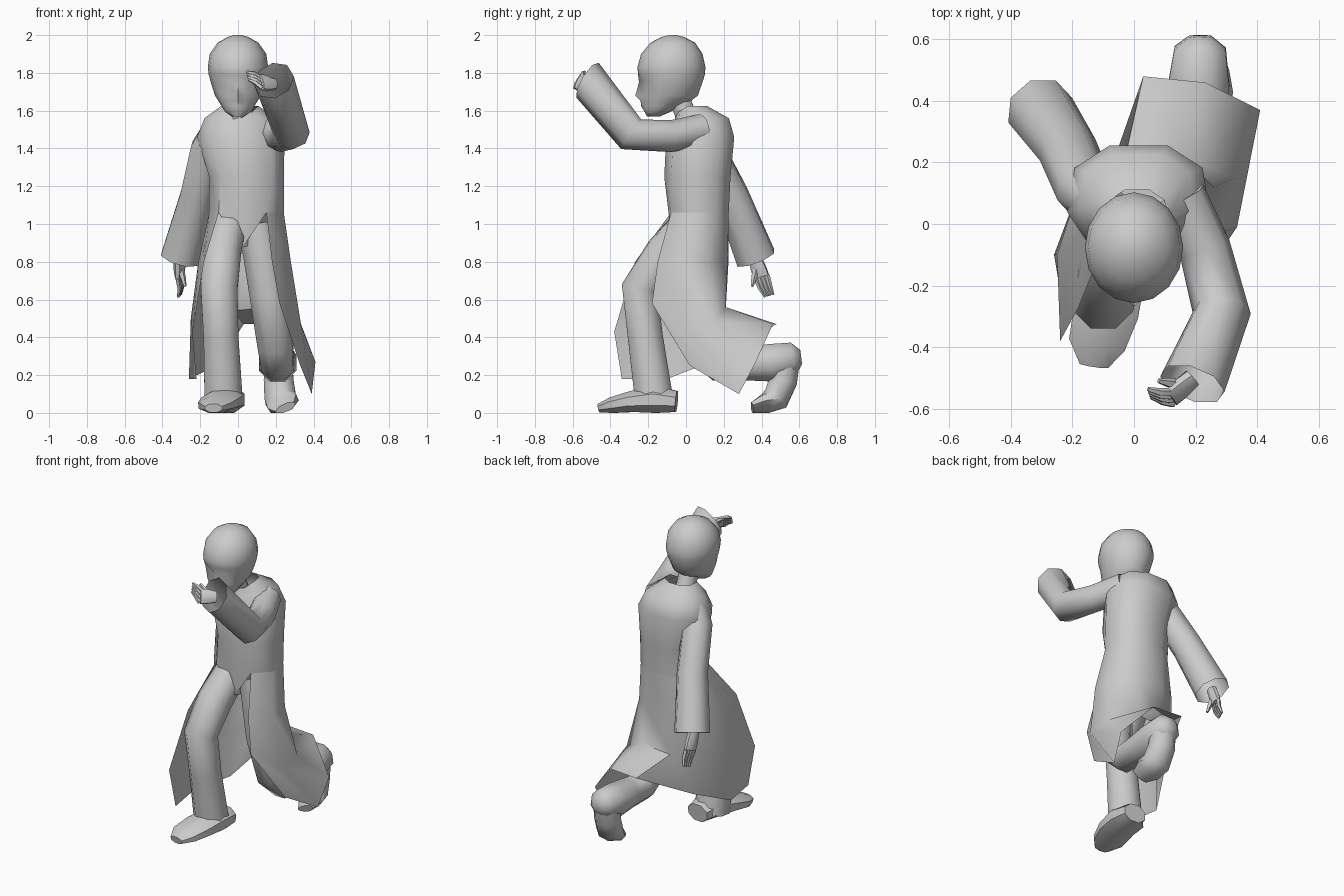
import bpy, bmesh
from math import sin, cos, pi, radians
from mathutils import Vector

if "Cube" in bpy.data.objects:
    bpy.data.objects.remove(bpy.data.objects["Cube"])

grey = bpy.data.materials.new("plain grey")
grey.use_nodes = True
grey.diffuse_color = (0.6, 0.6, 0.6, 1)
for node in grey.node_tree.nodes:
    if node.type == "BSDF_PRINCIPLED":
        node.inputs["Base Color"].default_value = grey.diffuse_color
        node.inputs["Roughness"].default_value = 0.8

parts = []


def skin(name, grids, caps=(True, True), closed=True):
    """Make one object from one or more grids of points."""
    bm = bmesh.new()
    for rows in grids:
        verts = [[bm.verts.new(p) for p in row] for row in rows]
        count = len(rows[0])
        for low, high in zip(verts, verts[1:]):
            for i in range(count if closed else count - 1):
                j = (i + 1) % count
                bm.faces.new((low[i], low[j], high[j], high[i]))
        if closed and caps[0]:
            bm.faces.new(verts[0][::-1])
        if closed and caps[1]:
            bm.faces.new(verts[-1])
    bmesh.ops.recalc_face_normals(bm, faces=bm.faces)
    mesh = bpy.data.meshes.new(name)
    bm.to_mesh(mesh)
    bm.free()
    mesh.materials.append(grey)
    obj = bpy.data.objects.new(name, mesh)
    bpy.context.collection.objects.link(obj)
    parts.append(obj)
    return obj


def soft(value, power):
    return abs(value) ** power * (1 if value > 0 else -1)


def ring(z, cx, cy, rx, ry, count, power=1.0):
    """Level oval that starts at the front and turns towards the right side."""
    angles = [-pi / 2 - 2 * pi * i / count for i in range(count)]
    return [Vector((cx + rx * soft(cos(a), power), cy + ry * soft(sin(a), power), z))
            for a in angles]


def tube(path, up=(0, 0, 1), count=8, facing=None):
    """Rows of points around a path of (x, y, z, half width, half height).
    The last ring can be turned to a given facing direction."""
    points = [Vector(p[:3]) for p in path]
    rows = []
    for i, p in enumerate(path):
        ahead = points[min(i + 1, len(points) - 1)] - points[max(i - 1, 0)]
        if facing and i == len(path) - 1:
            ahead = Vector(facing)
        side = ahead.cross(Vector(up)).normalized()
        over = side.cross(ahead).normalized()
        row = []
        for k in range(count):
            a = 2 * pi * (k + 0.5) / count
            v = points[i] + side * cos(a) * p[3] + over * sin(a) * p[-1]
            v.z = max(v.z, 0.0)
            row.append(v)
        rows.append(row)
    return rows


# Head, with brow, eye sockets, nose and chin shaped from the front points
head_levels = [
    (1.57, -.172, .035, .035), (1.595, -.15, .07, .07), (1.625, -.13, .088, .1),
    (1.65, -.108, .103, .132), (1.68, -.09, .122, .153), (1.75, -.078, .144, .165),
    (1.79, -.077, .155, .177), (1.83, -.077, .16, .18), (1.90, -.075, .15, .163),
    (1.96, -.07, .108, .118), (1.99, -.07, .055, .06), (2.0, -.07, .02, .02)]
head_rows = [ring(z, 0, y, rx, ry, 16) for z, y, rx, ry in head_levels]
for level, shift in ((2, -.008), (4, -.025), (5, -.006)):
    head_rows[level][0].y += shift
for side in (1, -1):
    head_rows[5][side].y += .022
    head_rows[4][side].y += .006
    head_rows[3][side].y += .01
skin("head", [head_rows])
skin("neck", [tube([(0, .03, 1.5, .07), (0, -.01, 1.6, .06), (0, -.05, 1.7, .06)],
                   up=(0, 1, 0))])

# Coat body, its front hem dipping to a point
SIDES = 9
coat_levels = [(1.06, .045, .06, .2, .175), (1.25, .045, .065, .2, .18),
               (1.46, .015, .08, .235, .185), (1.56, .01, .085, .19, .15),
               (1.625, .01, .03, .1, .085)]
coat = [ring(*level, SIDES, .85) for level in coat_levels]
for row, dip in ((-1, .05), (-2, .03)):
    coat[row][0].z -= dip
coat[-1][1].z -= .03
coat[-1][-1].z -= .03
coat[0][0] = Vector((.02, -.07, .87))
coat[0][1].x -= .01
coat[0][-1].x = .15
skin("coat_body", [coat], caps=(False, False))

# Coat skirt, open at the front and swept over the rear leg
waist = coat[0][1:]
thigh = [(-.18, -.27, .8), (-.21, -.07, .8), (-.17, .15, .8), (-.04, .225, .8),
         (.13, .22, .8), (.26, .12, .8), (.28, -.03, .8), (.18, -.15, .8)]
crease = [(-.24, -.38, .43), (-.25, -.1, .5), (-.17, .14, .52), (-.03, .21, .54),
          (.18, .21, .56), (.33, .15, .48), (.335, -.01, .46), (.22, -.18, .58)]
hem = [(-.22, -.34, .18), (-.26, -.1, .18), (-.11, .08, .25), (.03, .48, .47),
       (.23, .46, .47), (.41, .37, .27), (.39, .28, .1), (.33, .02, .25)]
skin("coat_skirt", [[row[::-1] for row in (waist, thigh, crease, hem)]], closed=False)

# Trousers and legs
skin("trouser_seat", [[ring(.88, .025, .0, .03, .06, 10), ring(.96, .03, .03, .1, .1, 10),
                       ring(1.06, .04, .05, .16, .13, 10)]])
skin("right_leg", [tube([(-.05, .02, 1.0, .1), (-.085, -.12, .84, .108),
                         (-.1, -.245, .66, .105), (-.09, -.215, .4, .1),
                         (-.075, -.165, .04, .11)], up=(0, 1, 0))])
skin("left_leg", [tube([(.1, .03, 1.0, .1), (.165, .02, .62, .105), (.2, .07, .35, .1),
                        (.21, .17, .25, .09), (.21, .32, .26, .095),
                        (.21, .45, .265, .108), (.215, .57, .29, .09),
                        (.215, .61, .295, .04)], up=(.01, .6, .8))])

# Shoes
skin("right_shoe", [tube([(-.05, -.05, .06, .08, .06), (-.06, -.16, .07, .105, .08),
                          (-.09, -.28, .06, .115, .06), (-.12, -.39, .04, .1, .045),
                          (-.13, -.46, .025, .05, .025)])])
skin("left_shoe", [tube([(.215, .53, .29, .08, .08), (.215, .515, .17, .085, .08),
                         (.225, .475, .075, .09, .075), (.24, .42, .045, .09, .05),
                         (.25, .35, .025, .06, .025)], up=(0, 1, 0))])

# Sleeves, open at the cuffs
skin("left_sleeve", [tube([(.15, .09, 1.5, .085), (.23, -.08, 1.465, .085),
                           (.285, -.29, 1.475, .095), (.19, -.52, 1.76, .11)],
                          up=(.3, .4, .85), facing=(-.3, -.83, .5))],
     caps=(True, False))
skin("right_sleeve", [tube([(-.1, .06, 1.52, .08), (-.16, .11, 1.4, .095),
                            (-.215, .24, 1.15, .097), (-.305, .37, .82, .112)],
                           up=(0, 1, 0))], caps=(True, False))


def hand(name, wrist, palm, tip, spread, thumb):
    """Palm with four tapering fingers fanned along spread, and a thumb."""
    wrist, palm, tip, spread, thumb = map(Vector, (wrist, palm, tip, spread, thumb))
    flat = (palm - wrist).cross(spread).normalized()
    width = spread.length
    grids = [tube([(*wrist, .035, .03), (*wrist.lerp(palm, .6), width, .03),
                   (*palm, width, .022)], up=flat)]
    for k in (-.75, -.25, .25, .75):
        base, end = palm + spread * k, tip + spread * k * .7
        bend = base.lerp(end, .5) + flat * .008
        grids.append(tube([(*base, .014), (*bend, .013), (*end, .007)], up=flat, count=5))
    root = wrist.lerp(palm, .4)
    grids.append(tube([(*root, .02), (*root.lerp(thumb, .6), .016), (*thumb, .008)],
                      up=flat, count=5))
    skin(name, grids)


hand("left_hand", (.19, -.5, 1.74), (.12, -.565, 1.75), (.05, -.55, 1.785),
     (.01, -.025, -.04), (.08, -.51, 1.8))
hand("right_hand", (-.31, .36, .83), (-.31, .4, .72), (-.31, .44, .62),
     (.012, .04, .012), (-.28, .35, .67))

# Smooth shading with crisp folds
bpy.ops.object.select_all(action="DESELECT")
for obj in parts:
    obj.select_set(True)
bpy.context.view_layer.objects.active = parts[0]
bpy.ops.object.shade_smooth_by_angle(angle=radians(50))
